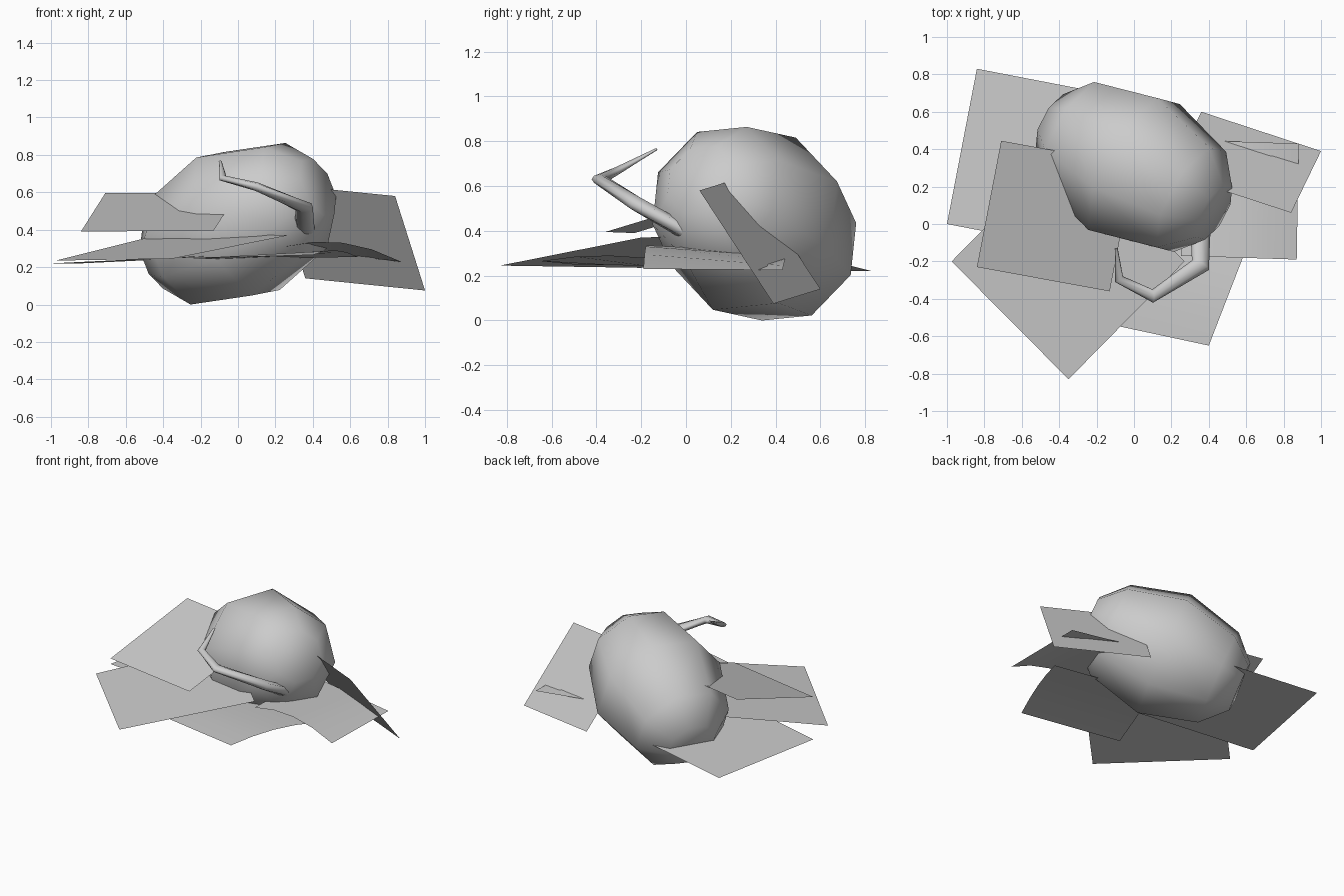
import bpy, bmesh, math
from mathutils import Vector, Matrix

if "Cube" in bpy.data.objects:
    bpy.data.objects.remove(bpy.data.objects["Cube"])


def finish(name, bm, angle=60):
    bmesh.ops.recalc_face_normals(bm, faces=bm.faces)
    me = bpy.data.meshes.new(name)
    bm.to_mesh(me)
    bm.free()
    ob = bpy.data.objects.new(name, me)
    bpy.context.collection.objects.link(ob)
    bpy.ops.object.select_all(action='DESELECT')
    ob.select_set(True)
    bpy.context.view_layer.objects.active = ob
    bpy.ops.object.shade_smooth_by_angle(angle=math.radians(angle))
    return ob


def skin(bm, rings):
    # bridge closed rings and cap both ends
    n = len(rings[0])
    for lo, hi in zip(rings, rings[1:]):
        for k in range(n):
            bm.faces.new((lo[k], lo[(k + 1) % n], hi[(k + 1) % n], hi[k]))
    bm.faces.new(rings[0])
    bm.faces.new(rings[-1])


def leaf(name, outer, side_a, side_b, bow=(0, 0), lift=0):
    # card with outer edge p-a, running inward towards b; each long side can bow upward
    p, a, b = Vector(outer), Vector(side_a), Vector(side_b)
    bm = bmesh.new()
    steps = 4 if any(bow) else 1
    rows = []
    for i in range(steps + 1):
        t = i / steps
        arch = 4 * t * (1 - t)
        off = (b - p) * t
        rows.append((bm.verts.new(p + off + Vector((0, 0, bow[0] * arch))),
                     bm.verts.new(a + off + Vector((0, 0, bow[1] * arch + lift * t)))))
    for r, s in zip(rows, rows[1:]):
        bm.faces.new((r[0], r[1], s[1], s[0]))
    for f in bm.faces:
        f.normal_update()
    return finish(name, bm)


# fruit body: eight-sided barrel with flattened ends, lying on a tilted axis
profile = [(-0.53, 0.17), (-0.38, 0.328), (0.0, 0.432), (0.38, 0.328), (0.53, 0.17)]
axis = Vector((0.81, -0.46, 0.37)).normalized()
ridge = Vector((-0.165, 0.43, 0.89))
ridge = (ridge - axis * ridge.dot(axis)).normalized()
side = axis.cross(ridge)
centre = Vector((0, 0.305, 0.433))
bm = bmesh.new()
skin(bm, [[bm.verts.new(centre + axis * h + r * (math.cos(k * math.tau / 8) * ridge
                                                 + math.sin(k * math.tau / 8) * side))
           for k in range(8)] for h, r in profile])
low = min(v.co.z for v in bm.verts)
bmesh.ops.translate(bm, verts=bm.verts, vec=(0, 0, -low))
finish("fruit_body", bm)

# curled stem: tapered, slightly flattened tube along a bent path
path = [(0.355, -0.01, 0.40, 0.055), (0.355, -0.22, 0.52, 0.052),
        (0.10, -0.385, 0.63, 0.036), (-0.08, -0.295, 0.675, 0.026),
        (-0.095, -0.13, 0.765, 0.008)]
pts = [Vector(p[:3]) for p in path]
bm = bmesh.new()
rings = []
for i, p in enumerate(pts):
    d0 = (pts[i] - pts[i - 1]).normalized() if i else Vector()
    d1 = (pts[i + 1] - pts[i]).normalized() if i + 1 < len(pts) else Vector()
    t = (d0 + d1).normalized()
    u = t.cross(Vector((0, 0, 1))).normalized()
    w = u.cross(t)
    r = path[i][3]
    rings.append([bm.verts.new(p + r * (math.cos(k * math.tau / 8) * u
                                        + 0.65 * math.sin(k * math.tau / 8) * w))
                  for k in range(8)])
skin(bm, rings)
finish("stem", bm, 80)

# leaves spread around and under the fruit
leaf("back_left_leaf", (-1.0, 0.0, 0.22), (-0.84, 0.83, 0.22), (-0.17, -0.16, 0.26))
leaf("front_left_leaf", (-0.35, -0.83, 0.245), (-0.975, -0.20, 0.235), (0.27, -0.20, 0.37),
     lift=0.03)
leaf("front_leaf", (0.40, -0.65, 0.265), (-0.30, -0.50, 0.25), (0.64, -0.03, 0.255),
     bow=(0.03, 0.0))
leaf("right_leaf", (0.87, -0.19, 0.23), (0.88, 0.43, 0.225), (0.25, -0.17, 0.31),
     bow=(0.06, 0.0))
leaf("upper_left_leaf", (-0.84, -0.23, 0.39), (-0.71, 0.445, 0.595), (-0.13, -0.36, 0.395))
leaf("steep_right_leaf", (1.0, 0.39, 0.075), (0.84, 0.06, 0.58), (0.36, 0.60, 0.14))
